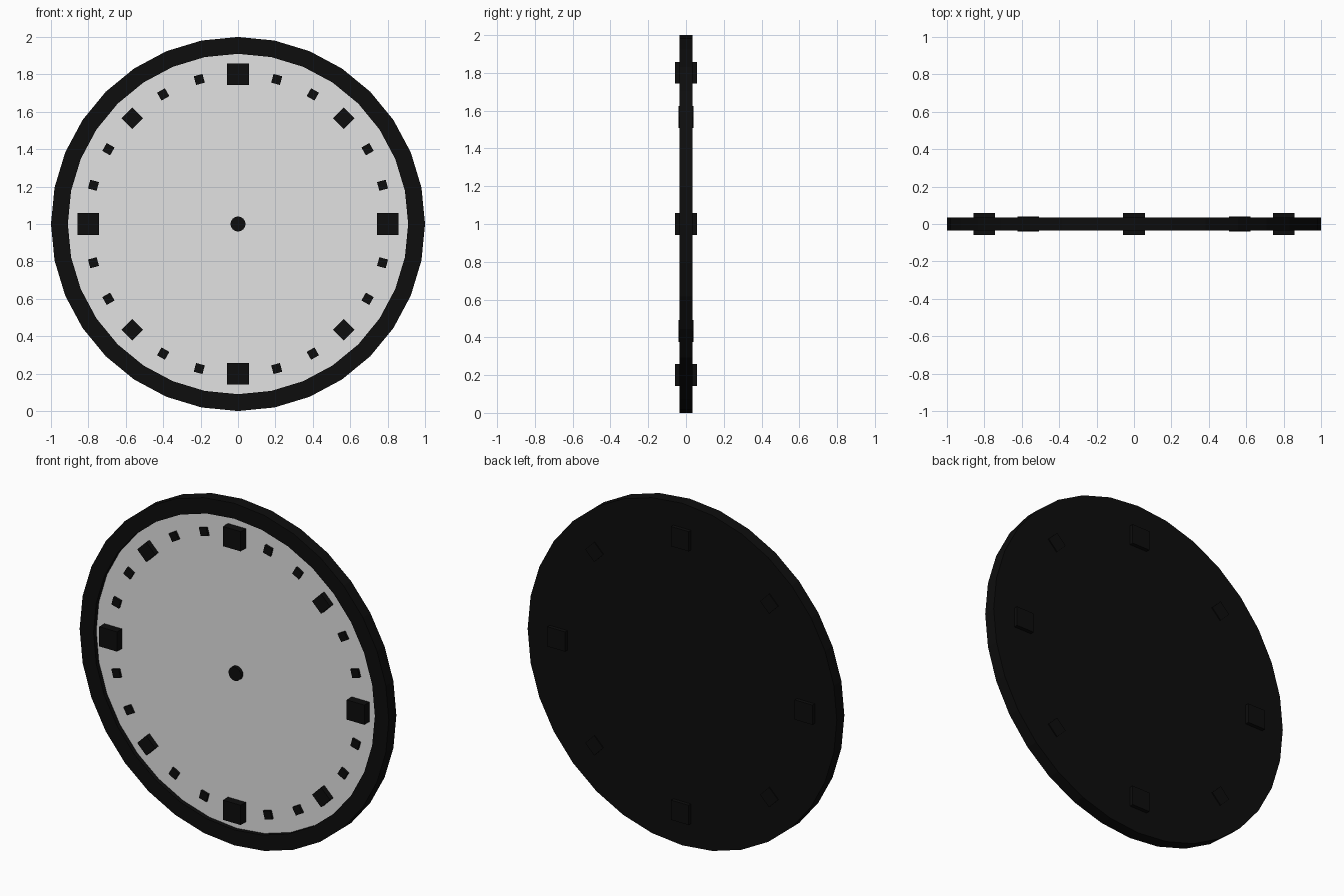
import bpy, bmesh, math
from mathutils import Matrix, Vector

if "Cube" in bpy.data.objects:
    bpy.data.objects.remove(bpy.data.objects["Cube"])


def material(name, value):
    m = bpy.data.materials.new(name)
    m.diffuse_color = (value, value, value, 1)
    m.use_nodes = True
    m.node_tree.nodes["Principled BSDF"].inputs["Base Color"].default_value = m.diffuse_color
    return m


black = material("black", 0.004)
light_grey = material("light grey", 0.76)
CENTRE = Vector((0, 0, 1))


def finish(name, bm, mats):
    bmesh.ops.recalc_face_normals(bm, faces=bm.faces)
    me = bpy.data.meshes.new(name)
    bm.to_mesh(me)
    bm.free()
    for m in mats:
        me.materials.append(m)
    ob = bpy.data.objects.new(name, me)
    bpy.context.collection.objects.link(ob)
    ob.location = CENTRE
    return ob


def lathe(name, profile, sides, mats, front_index=0):
    """Rings of (radius, y) joined about the y axis, capped at both ends."""
    bm = bmesh.new()
    rings = []
    for r, y in profile:
        angles = [2 * math.pi * i / sides for i in range(sides)]
        rings.append([bm.verts.new((r * math.cos(a), y, r * math.sin(a))) for a in angles])
    for a, b in zip(rings, rings[1:]):
        for i in range(sides):
            j = (i + 1) % sides
            bm.faces.new((a[i], a[j], b[j], b[i]))
    bm.faces.new(rings[0])
    bm.faces.new(rings[-1]).material_index = front_index
    return finish(name, bm, mats)


def marker(name, size, degrees):
    """Cube on the dial circle, turned to face the centre."""
    bm = bmesh.new()
    turn = Matrix.Rotation(math.radians(degrees), 4, 'Y')
    bmesh.ops.create_cube(bm, size=size, matrix=turn @ Matrix.Translation((0, 0, 0.8)))
    return finish(name, bm, [black])


# Case: flat back, raised rim and recessed pale dial
lathe("dial_case", [(1.0, 0.035), (1.0, -0.035), (0.91, -0.035), (0.91, -0.01)],
      32, [black, light_grey], front_index=1)

# Centre hub
lathe("centre_hub", [(0.04, 0.03), (0.04, -0.03)], 32, [black])

# Markers every 15 degrees: large on quarters, medium on diagonals, small between
for k in range(24):
    if k % 6 == 0:
        marker(f"large_marker_{k}", 0.115, k * 15)
    elif k % 3 == 0:
        marker(f"medium_marker_{k}", 0.082, k * 15)
    else:
        marker(f"small_marker_{k}", 0.048, k * 15)
